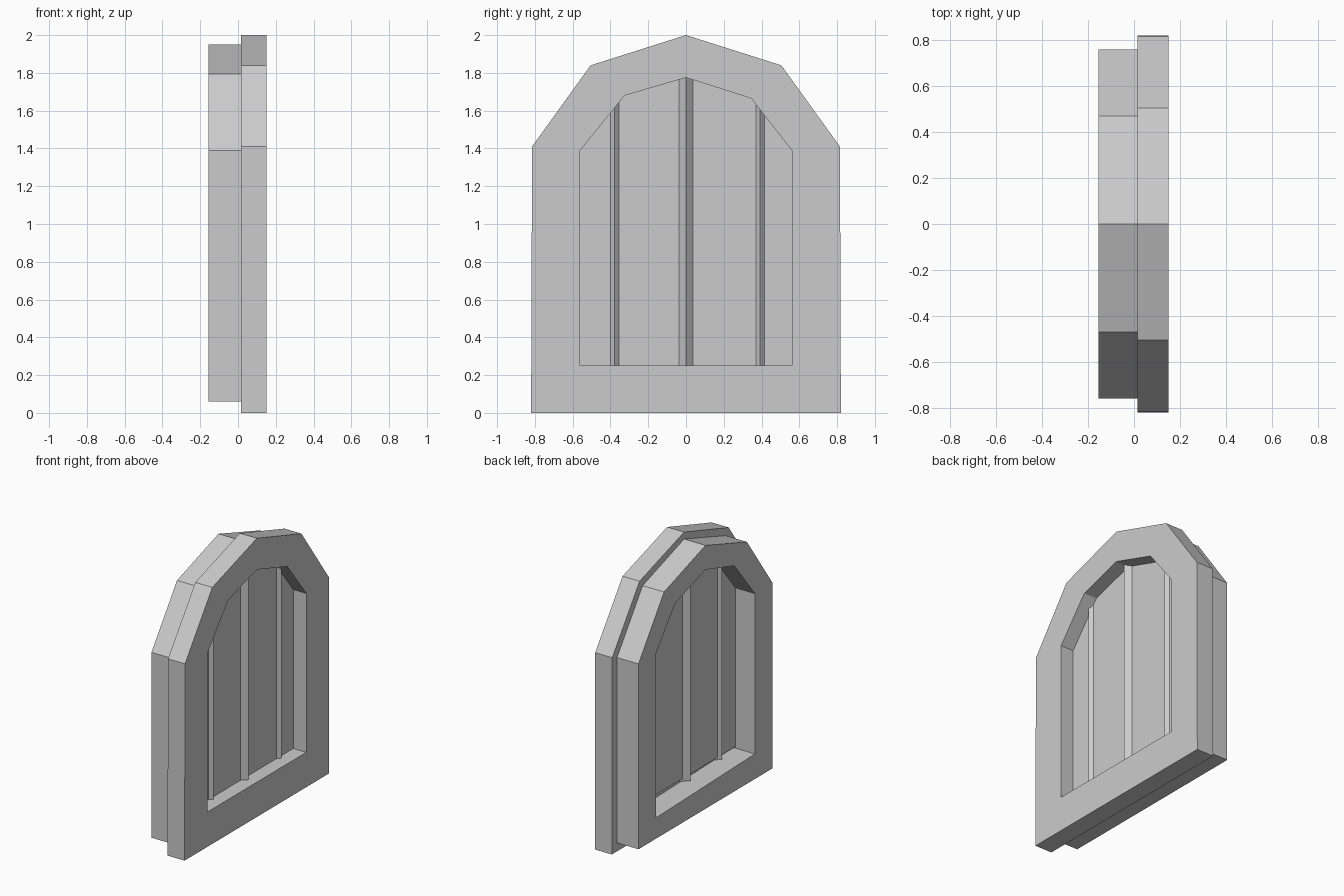
import bpy
import bmesh

cube = bpy.data.objects.get("Cube")
if cube:
    bpy.data.objects.remove(cube, do_unlink=True)

# Single plain grey
grey = bpy.data.materials.new("stone_grey")
grey.use_nodes = True
grey.diffuse_color = (0.6, 0.6, 0.6, 1)
grey.node_tree.nodes["Principled BSDF"].inputs["Base Color"].default_value = grey.diffuse_color


def finish(name, bm):
    bmesh.ops.recalc_face_normals(bm, faces=bm.faces)
    mesh = bpy.data.meshes.new(name)
    bm.to_mesh(mesh)
    bm.free()
    mesh.materials.append(grey)
    obj = bpy.data.objects.new(name, mesh)
    bpy.context.collection.objects.link(obj)
    return obj


def ring(bm, profile, x):
    return [bm.verts.new((x, y, z)) for y, z in profile]


def bridge(bm, a, b):
    for i in range(len(a)):
        j = (i + 1) % len(a)
        bm.faces.new((a[i], a[j], b[j], b[i]))


def arched_frame(name, outer, inner, x0, x1):
    """Flat arched band with an opening through it."""
    bm = bmesh.new()
    o0, o1 = ring(bm, outer, x0), ring(bm, outer, x1)
    i0, i1 = ring(bm, inner, x0), ring(bm, inner, x1)
    for a, b in ((o0, o1), (o1, i1), (i1, i0), (i0, o0)):
        bridge(bm, a, b)
    return finish(name, bm)


def slab(name, profile, x0, x1):
    bm = bmesh.new()
    a, b = ring(bm, profile, x0), ring(bm, profile, x1)
    bridge(bm, a, b)
    bm.faces.new(a)
    bm.faces.new(b)
    return finish(name, bm)


def diamond_bar(name, x, y, r, z0, z1):
    bm = bmesh.new()
    corners = [(r, 0), (0, r), (-r, 0), (0, -r)]
    low = [bm.verts.new((x + dx, y + dy, z0)) for dx, dy in corners]
    high = [bm.verts.new((x + dx, y + dy, z1)) for dx, dy in corners]
    bridge(bm, low, high)
    bm.faces.new(low)
    bm.faces.new(high)
    return finish(name, bm)


# Arch profiles as (y, z), all with matching corners
large = [(-0.82, 0), (0.82, 0), (0.815, 1.41), (0.505, 1.84),
         (0, 2), (-0.505, 1.84), (-0.815, 1.41)]
small = [(-0.76, 0.06), (0.76, 0.06), (0.76, 1.39), (0.47, 1.795),
         (0, 1.95), (-0.47, 1.795), (-0.76, 1.39)]
arch = [(0.56, 1.39), (0.345, 1.665), (0, 1.775), (-0.325, 1.68), (-0.56, 1.39)]
opening = [(-0.56, 0.25), (0.56, 0.25)] + arch
back_opening = [(-0.56, 0.24), (0.56, 0.21)] + arch

# Two stacked frames and the panel between them
arched_frame("large_frame", large, opening, 0.015, 0.15)
arched_frame("small_frame", small, back_opening, -0.155, 0.015)
slab("window_panel", opening, 0.0, 0.047)

# Upright bars, sunk into the panel and the frames
for name, y, r, top in (("middle_bar", 0, 0.061, 1.8),
                        ("right_bar", -0.378, 0.046, 1.68),
                        ("left_bar", 0.393, 0.046, 1.68)):
    diamond_bar(name, 0.0235, y, r, 0.23, top)
